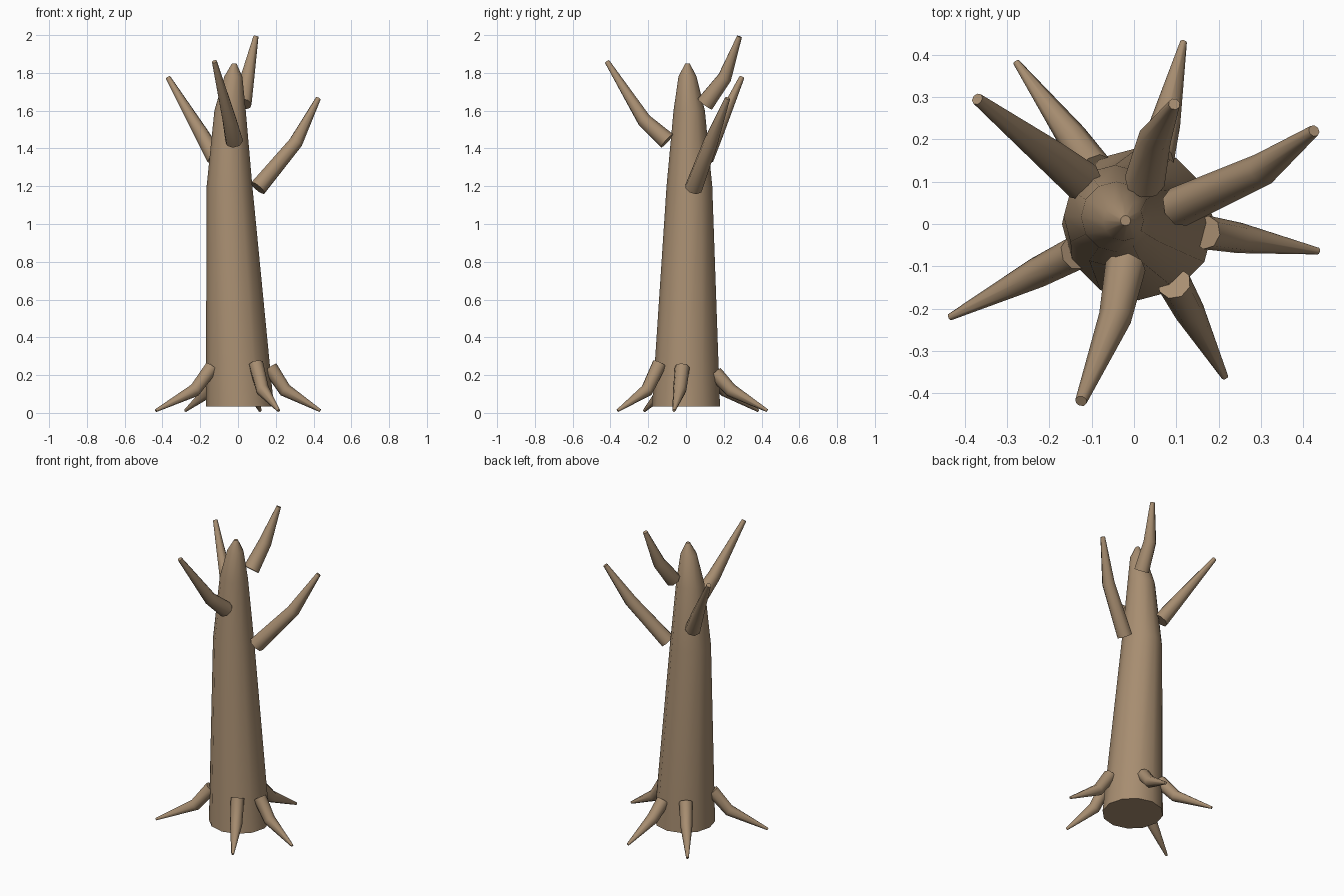
import bpy, bmesh, math
from mathutils import Vector

cube = bpy.data.objects.get("Cube")
if cube:
    bpy.data.objects.remove(cube, do_unlink=True)

bark = bpy.data.materials.new("bark_brown")
bark.use_nodes = True
BARK = (0.39, 0.27, 0.165, 1)
bark.diffuse_color = BARK
bark.node_tree.nodes["Principled BSDF"].inputs["Base Color"].default_value = BARK


def loft(name, points, radii, sides, upright=False, angle=50):
    """Tapered tube through points; rings face along the path, or stay level."""
    pts = [Vector(p) for p in points]
    bm = bmesh.new()
    rings = []
    for i, (p, r) in enumerate(zip(pts, radii)):
        before, after = pts[max(i - 1, 0)], pts[min(i + 1, len(pts) - 1)]
        axis = Vector((0, 0, 1)) if upright else (after - before).normalized()
        u = Vector((1, 0, 0)) if upright else axis.cross(Vector((0, 0, 1))).normalized()
        v = axis.cross(u)
        turns = [2 * math.pi * k / sides for k in range(sides)]
        rings.append([bm.verts.new(p + r * (math.cos(a) * u + math.sin(a) * v)) for a in turns])
    for low, high in zip(rings, rings[1:]):
        for k in range(sides):
            n = (k + 1) % sides
            bm.faces.new((low[k], low[n], high[n], high[k]))
    bm.faces.new(rings[0][::-1])
    bm.faces.new(rings[-1])
    bmesh.ops.recalc_face_normals(bm, faces=bm.faces)
    mesh = bpy.data.meshes.new(name)
    bm.to_mesh(mesh)
    bm.free()
    mesh.materials.append(bark)
    obj = bpy.data.objects.new(name, mesh)
    bpy.context.collection.objects.link(obj)
    bpy.ops.object.select_all(action='DESELECT')
    obj.select_set(True)
    bpy.context.view_layer.objects.active = obj
    bpy.ops.object.shade_smooth_by_angle(angle=math.radians(angle))
    return obj


# Leaning trunk with a blunt pointed top
loft("trunk",
     [(0.01, 0, 0.035), (-0.045, 0.018, 1.2), (-0.042, 0.017, 1.6),
      (-0.025, 0.008, 1.78), (-0.02, 0.008, 1.85)],
     [0.18, 0.121, 0.083, 0.048, 0.012], 12, upright=True, angle=60)

# Bent, bare branches: base, elbow, tip
branches = {
    "left_branch": [(0.105, 0.04, 1.19), (0.305, 0.13, 1.43), (0.425, 0.22, 1.665)],
    "right_branch": [(-0.12, 0.1, 1.35), (-0.195, 0.16, 1.48), (-0.37, 0.295, 1.775)],
    "back_branch": [(0.025, 0.1, 1.635), (0.05, 0.205, 1.775), (0.095, 0.283, 1.992)],
    "front_branch": [(-0.02, -0.1, 1.44), (-0.045, -0.222, 1.55), (-0.125, -0.418, 1.86)],
}
for name, path in branches.items():
    loft(name, path, [0.048, 0.039, 0.014], 8)

# Roots flare down from the trunk and out along the ground: base, tip
roots = {
    "right_root": ((-0.14, -0.07, 0.24), (-0.435, -0.22, 0.012)),
    "back_right_root": ((-0.09, 0.13, 0.23), (-0.278, 0.382, 0.012)),
    "back_root": ((0.055, 0.155, 0.21), (0.117, 0.43, 0.012)),
    "left_root": ((0.17, -0.02, 0.24), (0.435, -0.064, 0.012)),
    "front_root": ((0.095, -0.14, 0.26), (0.215, -0.362, 0.012)),
}
for name, (base, tip) in roots.items():
    elbow = Vector(base).lerp(Vector(tip), 0.3)
    elbow.z = 0.12
    loft(name, [base, elbow, tip], [0.04, 0.036, 0.008], 8)
